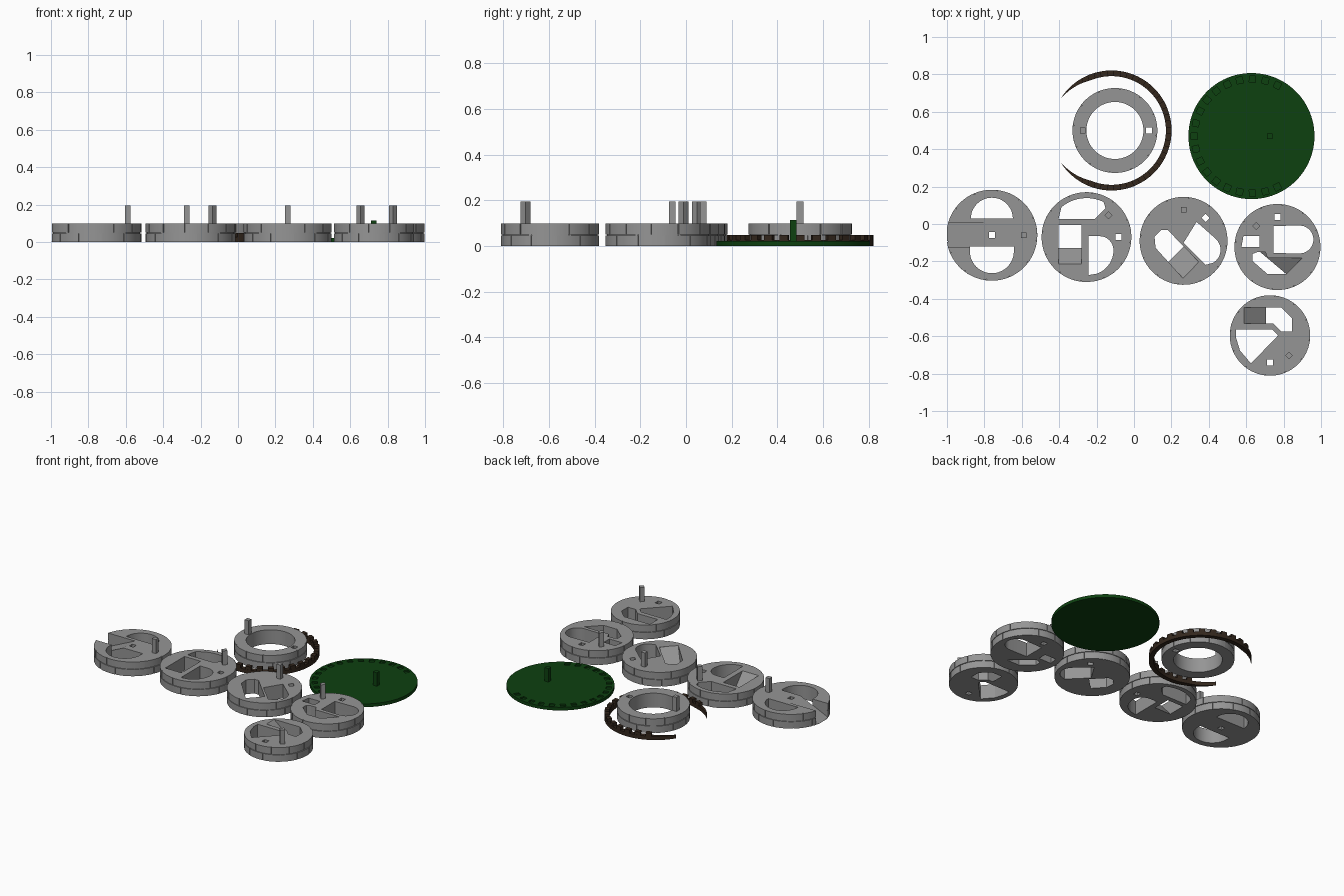
import bpy, bmesh
from math import sin, cos, radians, pi
from mathutils import Vector, Matrix

cube = bpy.data.objects.get("Cube")
if cube:
    bpy.data.objects.remove(cube)

U = 0.00535          # small plan unit used for the floor layouts
H = 0.098            # storey height
GROOVE = 0.006


def material(name, rgb):
    m = bpy.data.materials.new(name)
    m.use_nodes = True
    m.diffuse_color = (*rgb, 1)
    m.node_tree.nodes["Principled BSDF"].inputs["Base Color"].default_value = (*rgb, 1)
    return m


STONE = material("grey stone", (0.3, 0.3, 0.3))
GRASS = material("dark green", (0.004, 0.052, 0.005))
WOOD = material("dark brown", (0.033, 0.02, 0.012))


def add_prism(bm, pts, bottom, top):
    """Extrude a plan outline; bottom may be a function of the plan point."""
    low = bottom if callable(bottom) else lambda p: bottom
    b = [bm.verts.new((p[0], p[1], low(p))) for p in pts]
    t = [bm.verts.new((p[0], p[1], top)) for p in pts]
    bm.faces.new(b)
    bm.faces.new(t)
    n = len(pts)
    for i in range(n):
        j = (i + 1) % n
        bm.faces.new((b[i], b[j], t[j], t[i]))


def finish(name, bm, mat, at=(0, 0)):
    bmesh.ops.recalc_face_normals(bm, faces=bm.faces)
    me = bpy.data.meshes.new(name)
    bm.to_mesh(me)
    bm.free()
    me.materials.append(mat)
    ob = bpy.data.objects.new(name, me)
    ob.location = (*at, 0)
    bpy.context.collection.objects.link(ob)
    return ob


def prism(name, pts, bottom, top, mat, at=(0, 0)):
    bm = bmesh.new()
    add_prism(bm, pts, bottom, top)
    return finish(name, bm, mat, at)


def cut(ob, cutters):
    """Subtract the cutters and keep the resulting mesh."""
    for c in cutters:
        mod = ob.modifiers.new("cut", 'BOOLEAN')
        mod.operation, mod.solver, mod.object = 'DIFFERENCE', 'EXACT', c
    bpy.context.view_layer.update()
    ev = ob.evaluated_get(bpy.context.evaluated_depsgraph_get())
    me = bpy.data.meshes.new_from_object(ev)
    ob.modifiers.clear()
    ob.data = me


def circle(r, n=72, cx=0, cy=0, start=0, end=360):
    full = end - start == 360
    steps = n if full else n + 1
    return [(cx + r * cos(radians(start + (end - start) * i / n)),
             cy + r * sin(radians(start + (end - start) * i / n))) for i in range(steps)]


def square(x, y, size, turn=0):
    return circle(size * 0.7071, 4, x, y, 45 + turn, 405 + turn)


def brick_outline(r, bricks, offset):
    """Round outline notched by the upright joints of one brick course."""
    pts, step, gap = [], 360 / bricks, 1
    for k in range(bricks):
        a = offset + k * step
        pts += circle(r, 6, 0, 0, a + gap / 2, a + step - gap / 2)
        pts += circle(r - GROOVE, 1, 0, 0, a + step - gap / 2, a + step + gap / 2)
    return pts


def scaled(pts):
    return [(x * U, y * U) for x, y in pts]


def storey(name, at, r, holes, peg, socket, well=None):
    """Disc of two brick courses with openings, a stair well, a peg and a socket."""
    cutters = [prism("cutter", scaled(h), -0.1, 0.3, STONE, at) for h in holes]
    sx, sy, turn = socket
    cutters.append(prism("cutter", square(sx * U, sy * U, 0.032, turn), -0.1, 0.3, STONE, at))
    if well:
        pts, direction, start, end = well
        d = Vector(direction).normalized()
        slope = lambda p: H * (Vector(p).dot(d) / U - start) / (end - start)
        cutters.append(prism("cutter", scaled(pts), slope, 0.3, STONE, at))
    mid = H / 2
    layers = (("lower_course", brick_outline(r, 12, 8), 0, mid - 0.002),
              ("course_joint", circle(r - GROOVE), mid - 0.002, mid + 0.002),
              ("upper_course", brick_outline(r, 12, 23), mid + 0.002, H))
    for part, pts, z0, z1 in layers:
        cut(prism(f"{name}_{part}", pts, z0, z1, STONE, at), cutters)
    for c in cutters:
        bpy.data.objects.remove(c)
    px, py, turn = peg
    prism(f"{name}_peg", square(px * U, py * U, 0.03, turn), H - 0.01, 0.195, STONE, at)


# Entrance storey: two arched rooms and a ramp rising inward from the rim
storey("entrance_storey", (-0.76, -0.06), 0.243,
       [circle(21, 24, 0, 16.5, 0, 180), circle(22, 24, 0, -16, 180, 360) + [(22, -11.5), (-22, -11.5)]],
       (32, 0, 0), (0, 0, 0),
       ([(-60, -12), (-5, -12), (-5, 12), (-60, 12)], (1, 0), -45, -5))

# Second storey: domed room, rounded room and a straight ramp
storey("second_storey", (-0.254, -0.07), 0.24,
       [[(-28, 18), (8, 18), (19, 29)] + circle(39, 10, 0, 0, 64, 130),
        [(2, 1)] + [(2, -38)] + circle(25, 14, 2, -13, -90, 0)[3:] + circle(14, 6, 13, -13, 0, 90)],
       (22, 22, 45), (32, 0, 0),
       ([(-28, 12), (-28, -27), (-5, -27), (-5, 12)], (0, -1), 11, 27))

# Third storey: slanted room and a diagonal ramp
storey("third_storey", (0.265, -0.09), 0.235,
       [[(13, 19), (0, -2), (22, -24)] + circle(15, 8, 22, -9, -60, 45)],
       (0, 31, 0), (22, 23, 45),
       ([(-29, 4), (-22, 11), (-16, 11), (15, -21), (0, -38), (-28, -7)], (1, -1), 4, 26))

# Fourth storey: rounded room, small closet and a cornered ramp
storey("fourth_storey", (0.767, -0.123), 0.23,
       [[(-4, 21), (-4, -6)] + circle(14, 12, 22, 7.5, -90, 90),
        [(-34, 11), (-18, 11), (-18, 0), (-36, 0)]],
       (-21, 21, 45), (0, 30, 0),
       ([(-25, -7), (-20, -5), (-12, -5), (-10, -11), (25, -11), (9, -27), (-10, -27), (-25, -14)],
        (0.64, 0.76), -15, 8))

# Top storey: wedge-shaped room and a ramp along the back
storey("top_storey", (0.727, -0.596), 0.215,
       [[(-34, 6), (2, 6), (8, 0), (-19, -28), (-30, -15), (-34, -2)]],
       (19, -20, 45), (0, -27, 0),
       ([(-26, 28), (11, 28), (22, 17), (22, 4), (11, 4), (3, 12), (-26, 12)], (-1, 0), 4, 26))

# Open ring storey
storey("ring_storey", (-0.102, 0.5), 0.227, [circle(28.5)], (-32, 0, 0), (34, 0, 0))

# Green base plate with a row of shallow sockets around one side
base_at = (0.628, 0.47)
base = prism("base_plate", circle(0.337, 96), 0, 0.022, GRASS, base_at)
bm = bmesh.new()
for k in range(19):
    a = 63 + 13 * k
    add_prism(bm, square(0.305 * cos(radians(a)), 0.305 * sin(radians(a)), 0.034, a), 0.012, 0.05)
pits = finish("cutter", bm, GRASS, base_at)
cut(base, [pits])
bpy.data.objects.remove(pits)
prism("base_peg", square(0.097, 0, 0.03), 0.015, 0.115, GRASS, base_at)

# Crescent fence: a curved strip tapering to points, with upright teeth
fence_at = (-0.12, 0.5)
R, TIP = 0.321, 148


def fence_width(a):
    return 0.03 * min(1, (TIP - abs(a)) / 35) + 0.0005


def strip(a0, a1, steps, inset=0):
    angles = [a0 + (a1 - a0) * i / steps for i in range(steps + 1)]
    polar = lambda r, a: (r * cos(radians(a)), r * sin(radians(a)))
    return ([polar(R - inset, a) for a in angles]
            + [polar(R - fence_width(a) + inset, a) for a in reversed(angles)])


prism("fence_strip", strip(-TIP, TIP, 74), 0, 0.026, WOOD, fence_at)
bm = bmesh.new()
for k in range(-9, 10):
    add_prism(bm, strip(13 * k - 3.4, 13 * k + 3.4, 2, 0.0005), 0.024, 0.048)
finish("fence_teeth", bm, WOOD, fence_at)

# Smooth the round walls while keeping hard edges
bpy.ops.object.select_all(action='DESELECT')
for ob in bpy.context.collection.objects:
    if ob.type == 'MESH':
        ob.select_set(True)
        bpy.context.view_layer.objects.active = ob
bpy.ops.object.shade_smooth_by_angle(angle=radians(20))
